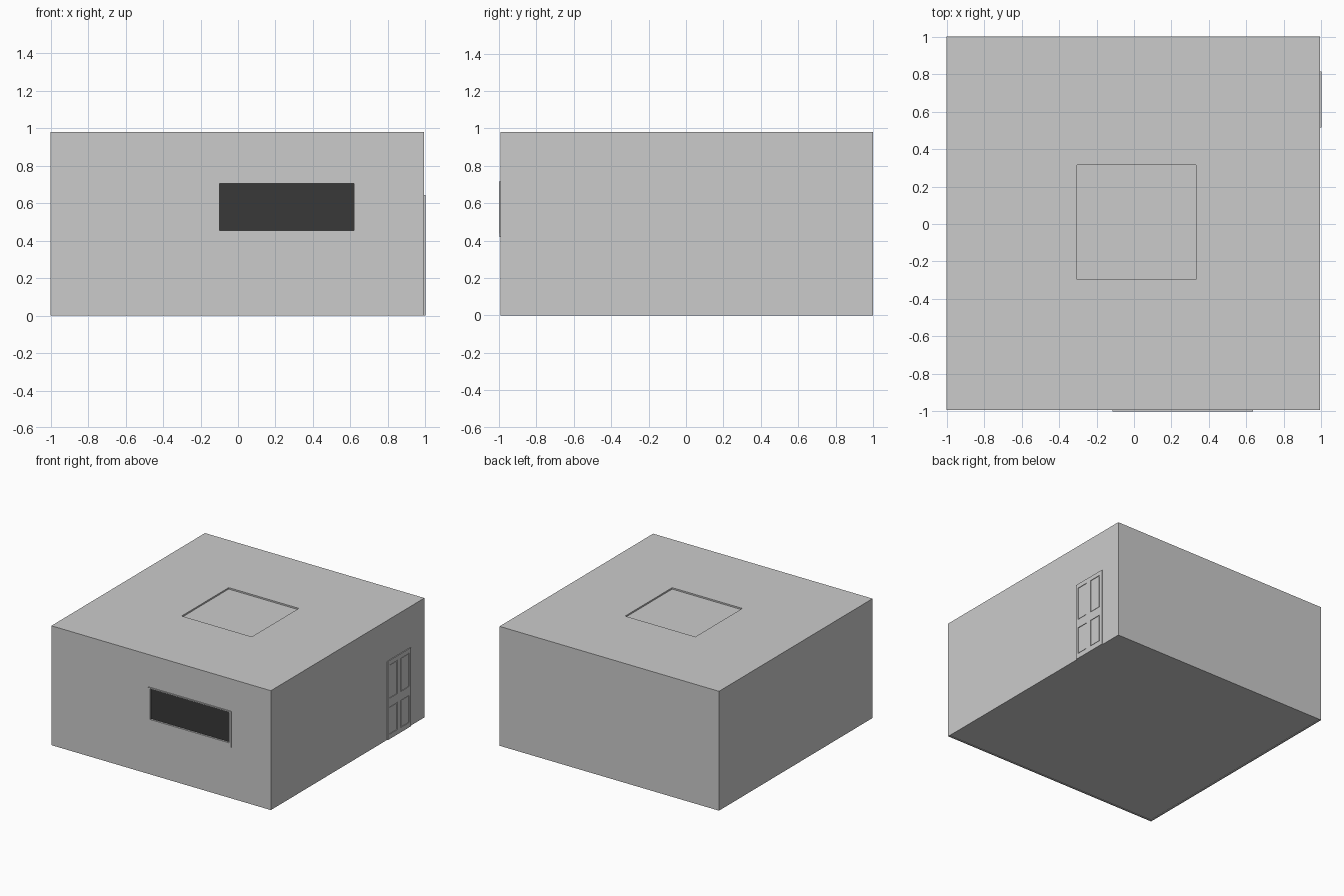
import bpy

if "Cube" in bpy.data.objects:
    bpy.data.objects.remove(bpy.data.objects["Cube"])

WALL_X, WALL_Y, TOP = 0.993, -0.992, 0.98   # outer faces of right wall, front wall, roof


def box(name, x, y, z, mat=None):
    bpy.ops.mesh.primitive_cube_add(size=1, location=[(a + b) / 2 for a, b in (x, y, z)])
    ob = bpy.context.object
    ob.name = name
    ob.scale = [b - a for a, b in (x, y, z)]
    bpy.ops.object.transform_apply(location=True, rotation=False, scale=True)
    if mat:
        ob.data.materials.append(mat)
    return ob


def cut(target, name, x, y, z):
    cutter = box(name, x, y, z)
    cutter.hide_render = True
    cutter.hide_viewport = False
    cutter.display_type = 'WIRE'
    m = target.modifiers.new(name, 'BOOLEAN')
    m.operation, m.solver, m.object = 'DIFFERENCE', 'EXACT', cutter


# Room body with roof hatch recess, window opening and shallow floor recess
body = box("room_walls", (-1, WALL_X), (WALL_Y, 1), (0, TOP))
cut(body, "hatch_cutter", (-0.305, 0.332), (-0.295, 0.315), (TOP - 0.012, TOP + 0.1))
cut(body, "window_cutter", (-0.105, 0.625), (-1.1, -0.965), (0.445, 0.71))
cut(body, "floor_cutter", (-0.988, WALL_X - 0.012), (WALL_Y + 0.012, 0.988), (-0.1, 0.004))

# Dark window glass
dark = bpy.data.materials.new("dark_glass")
dark.diffuse_color = (0.04, 0.04, 0.04, 1)
dark.use_nodes = True
dark.node_tree.nodes["Principled BSDF"].inputs["Base Color"].default_value = dark.diffuse_color
box("window_glass", (-0.105, 0.625), (-0.985, -0.965), (0.445, 0.71), dark)

# Window frame and sill
x0, x1, z0, z1 = -0.115, 0.635, 0.438, 0.715
for side, a, b in (("left", x0, x0 + 0.016), ("right", x1 - 0.016, x1)):
    box("window_frame_" + side, (a, b), (-1, -0.97), (z0, z1))
box("window_frame_top", (x0 + 0.016, x1 - 0.016), (-1, -0.97), (z1 - 0.01, z1))
box("window_frame_bottom", (x0 + 0.016, x1 - 0.016), (-1, -0.97), (z0, 0.455))
box("window_sill", (x0, x1), (-0.996, -0.98), (0.42, z0))

# Four-panel door: slab with stiles and rails standing proud of the panels
box("door_slab", (WALL_X - 0.01, 0.995), (0.515, 0.815), (0, 0.645))
for name, a, b in (("left", 0.515, 0.535), ("middle", 0.638, 0.682), ("right", 0.788, 0.815)):
    box("door_stile_" + name, (0.99, 1), (a, b), (0, 0.645))
for name, a, b in (("bottom", 0, 0.04), ("middle", 0.265, 0.335), ("top", 0.61, 0.645)):
    for i, (c, d) in enumerate(((0.535, 0.638), (0.682, 0.788))):
        box(f"door_rail_{name}_{i}", (0.99, 1), (c, d), (a, b))

# Raised fields inside the door panels
for c, d in ((0.535, 0.638), (0.682, 0.788)):
    for a, b in ((0.04, 0.265), (0.335, 0.61)):
        box("door_panel", (0.99, 0.998), (c + 0.006, d - 0.006), (a + 0.006, b - 0.006))
